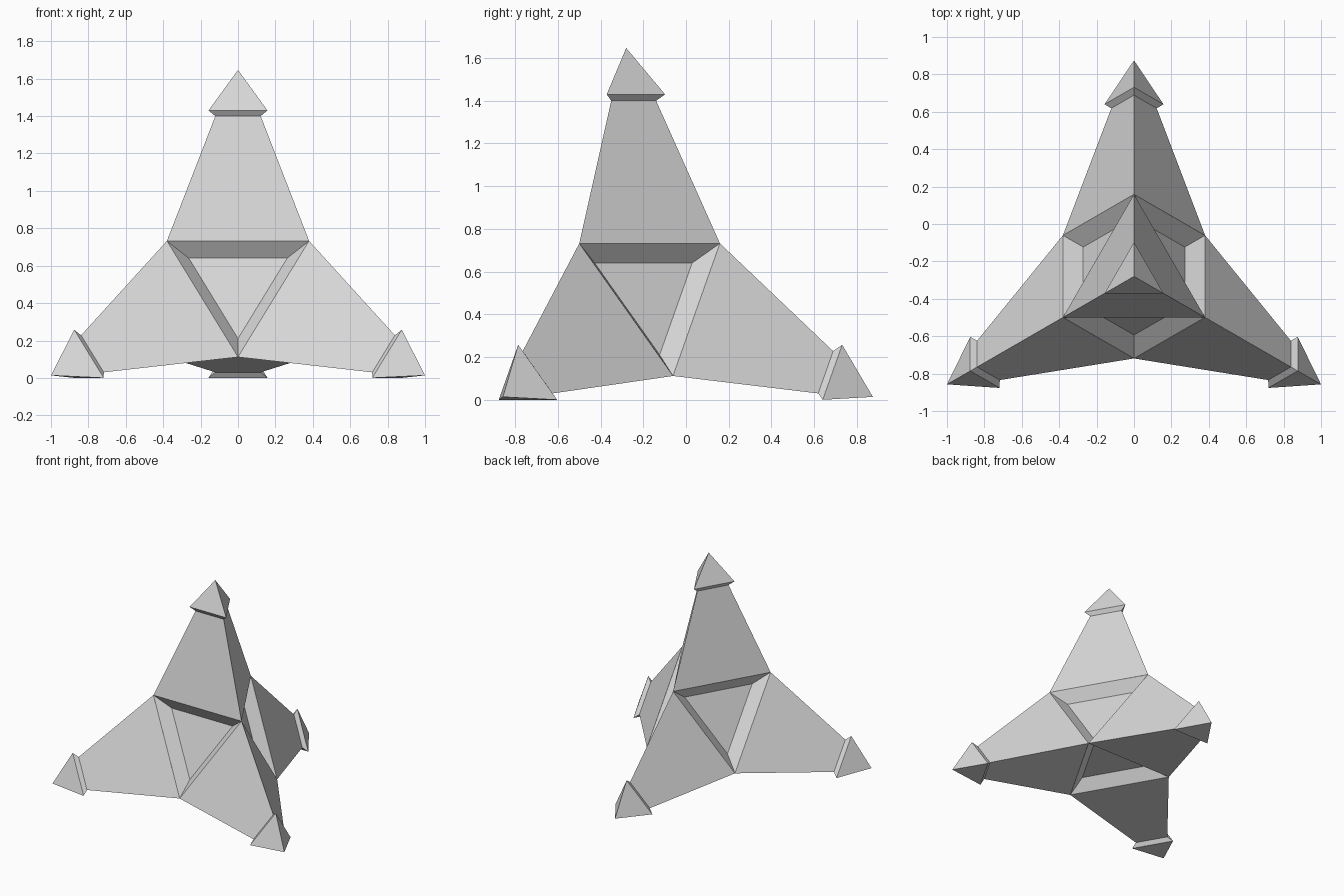
import bpy, bmesh
from math import sqrt
from mathutils import Vector

cube = bpy.data.objects.get("Cube")
if cube:
    bpy.data.objects.remove(cube)

grey = bpy.data.materials.new("light_grey")
grey.use_nodes = True
COLOUR = (0.68, 0.68, 0.68, 1)
grey.diffuse_color = COLOUR
grey.node_tree.nodes["Principled BSDF"].inputs["Base Color"].default_value = COLOUR

# Four arm directions of a regular tetrahedron with edge length 2
CENTRE = Vector((0, -0.28, 0.422))
TIP = sqrt(1.5)
down, out = -1 / 3, sqrt(8) / 3
side = out * sqrt(3) / 2
AXES = {
    "top": Vector((0, 0, 1)),
    "back": Vector((0, out, down)),
    "left": Vector((side, -out / 2, down)),
    "right": Vector((-side, -out / 2, down)),
}

# Hub octahedron: distance and corner radius of its triangular faces
FACE_DIST, FACE_RADIUS = 0.31, 0.439
NECK_DIST, NECK_RADIUS = 0.978, 0.14
RIM_DIST, RIM_RADIUS = 1.008, 0.182


def triangle(bm, axis, dist, radius):
    """Triangle across an axis, its corners leaning to the other three arms."""
    others = [a for a in AXES.values() if a is not axis]
    return [bm.verts.new(CENTRE + axis * dist
                         + (a - axis * a.dot(axis)).normalized() * radius)
            for a in others]


def bridge(bm, low, high):
    for i in range(3):
        j = (i + 1) % 3
        bm.faces.new((low[i], low[j], high[j], high[i]))


def finish(bm, name):
    bmesh.ops.remove_doubles(bm, verts=bm.verts, dist=0.002)
    bmesh.ops.recalc_face_normals(bm, faces=bm.faces)
    mesh = bpy.data.meshes.new(name)
    bm.to_mesh(mesh)
    bm.free()
    mesh.materials.append(grey)
    bpy.context.collection.objects.link(bpy.data.objects.new(name, mesh))


# Central hub: arm seats, and sunken triangular panels opposite each arm
bm = bmesh.new()
for axis in AXES.values():
    bm.faces.new(triangle(bm, axis, FACE_DIST, FACE_RADIUS))
    rim = triangle(bm, axis, -FACE_DIST, -FACE_RADIUS)
    floor = triangle(bm, axis, -FACE_DIST + 0.085, -FACE_RADIUS * 0.692)
    bridge(bm, rim, floor)
    bm.faces.new(floor)
finish(bm, "hub")

for name, axis in AXES.items():
    # Tapered three-sided arm
    bm = bmesh.new()
    base = triangle(bm, axis, FACE_DIST, FACE_RADIUS)
    neck = triangle(bm, axis, NECK_DIST, NECK_RADIUS)
    bridge(bm, base, neck)
    bm.faces.new(base)
    bm.faces.new(neck)
    finish(bm, name + "_arm")

    # Flared pyramid tip
    bm = bmesh.new()
    neck = triangle(bm, axis, NECK_DIST, NECK_RADIUS)
    rim = triangle(bm, axis, RIM_DIST, RIM_RADIUS)
    point = bm.verts.new(CENTRE + axis * TIP)
    bm.faces.new(neck)
    bridge(bm, neck, rim)
    for i in range(3):
        bm.faces.new((rim[i], rim[(i + 1) % 3], point))
    finish(bm, name + "_tip")
